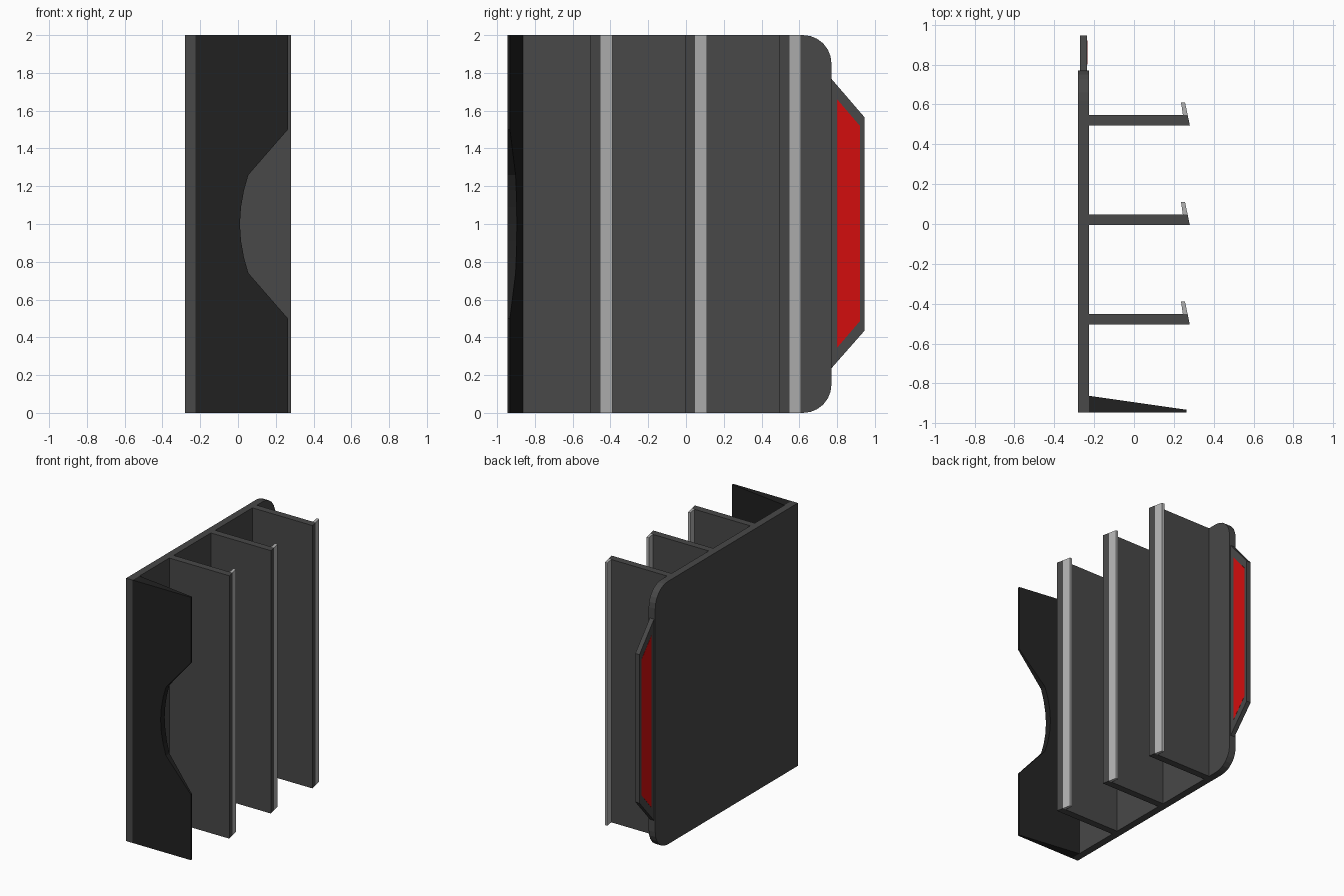
import bpy, bmesh, math

if "Cube" in bpy.data.objects:
    bpy.data.objects.remove(bpy.data.objects["Cube"])


def material(name, rgb):
    m = bpy.data.materials.new(name)
    m.diffuse_color = (*rgb, 1)
    m.use_nodes = True
    m.node_tree.nodes["Principled BSDF"].inputs["Base Color"].default_value = m.diffuse_color
    return m


DARK = material("dark_grey", (0.065, 0.065, 0.065))
BLACK = material("near_black", (0.015, 0.015, 0.015))
LIGHT = material("light_grey", (0.45, 0.45, 0.45))
RED = material("red", (0.65, 0.004, 0.004))


def prism(name, bottom, top, mat):
    """Solid between two matching outlines."""
    bm = bmesh.new()
    a = [bm.verts.new(p) for p in bottom]
    b = [bm.verts.new(p) for p in top]
    bm.faces.new(a)
    bm.faces.new(b)
    n = len(a)
    for i in range(n):
        j = (i + 1) % n
        bm.faces.new((a[i], a[j], b[j], b[i]))
    bmesh.ops.recalc_face_normals(bm, faces=bm.faces)
    me = bpy.data.meshes.new(name)
    bm.to_mesh(me)
    bm.free()
    me.materials.append(mat)
    ob = bpy.data.objects.new(name, me)
    bpy.context.collection.objects.link(ob)
    return ob


def along_x(name, yz, x0, x1, mat):
    return prism(name, [(x0, y, z) for y, z in yz], [(x1, y, z) for y, z in yz], mat)


def along_z(name, xy, mat):
    return prism(name, [(x, y, 0) for x, y in xy], [(x, y, 2) for x, y in xy], mat)


# Back plate with two rounded corners
R = 0.15
outline = [(-0.945, 2), (-0.945, 0)]
for cz, start in ((R, -90), (2 - R, 0)):
    for i in range(7):
        t = math.radians(start + 15 * i)
        outline.append((0.77 - R + R * math.cos(t), cz + R * math.sin(t)))
along_x("back_plate", outline, -0.28, -0.225, DARK)

# Tapered tab with a red panel showing on both faces
along_x("end_tab", [(0.76, 0.225), (0.945, 0.435), (0.945, 1.565), (0.76, 1.78)],
        -0.27, -0.235, DARK)
along_x("red_panel", [(0.80, 0.345), (0.92, 0.485), (0.92, 1.52), (0.80, 1.66)],
        -0.271, -0.234, RED)

# Three shelves with slanted ends, each with a light lip
for i, y in enumerate((-0.505, -0.005, 0.495)):
    along_z(f"shelf_{i + 1}", [(-0.225, y), (0.28, y), (0.269, y + 0.053), (-0.225, y + 0.053)], DARK)
    along_z(f"shelf_lip_{i + 1}", [(0.245, y + 0.053), (0.269, y + 0.053),
                                   (0.256, y + 0.115), (0.236, y + 0.115)], LIGHT)

# Tapered end wall with a curved notch in its free edge
half = [(-0.225, 0), (0.264, 0), (0.264, 0.5), (0.055, 0.74), (0.032, 0.82), (0.016, 0.91)]
xz = half + [(0.01, 1.0)] + [(x, 2 - z) for x, z in reversed(half)]
prism("end_wall", [(x, -0.945, z) for x, z in xz],
      [(x, -0.862 - 0.07 * (x + 0.225) / 0.489, z) for x, z in xz], BLACK)
